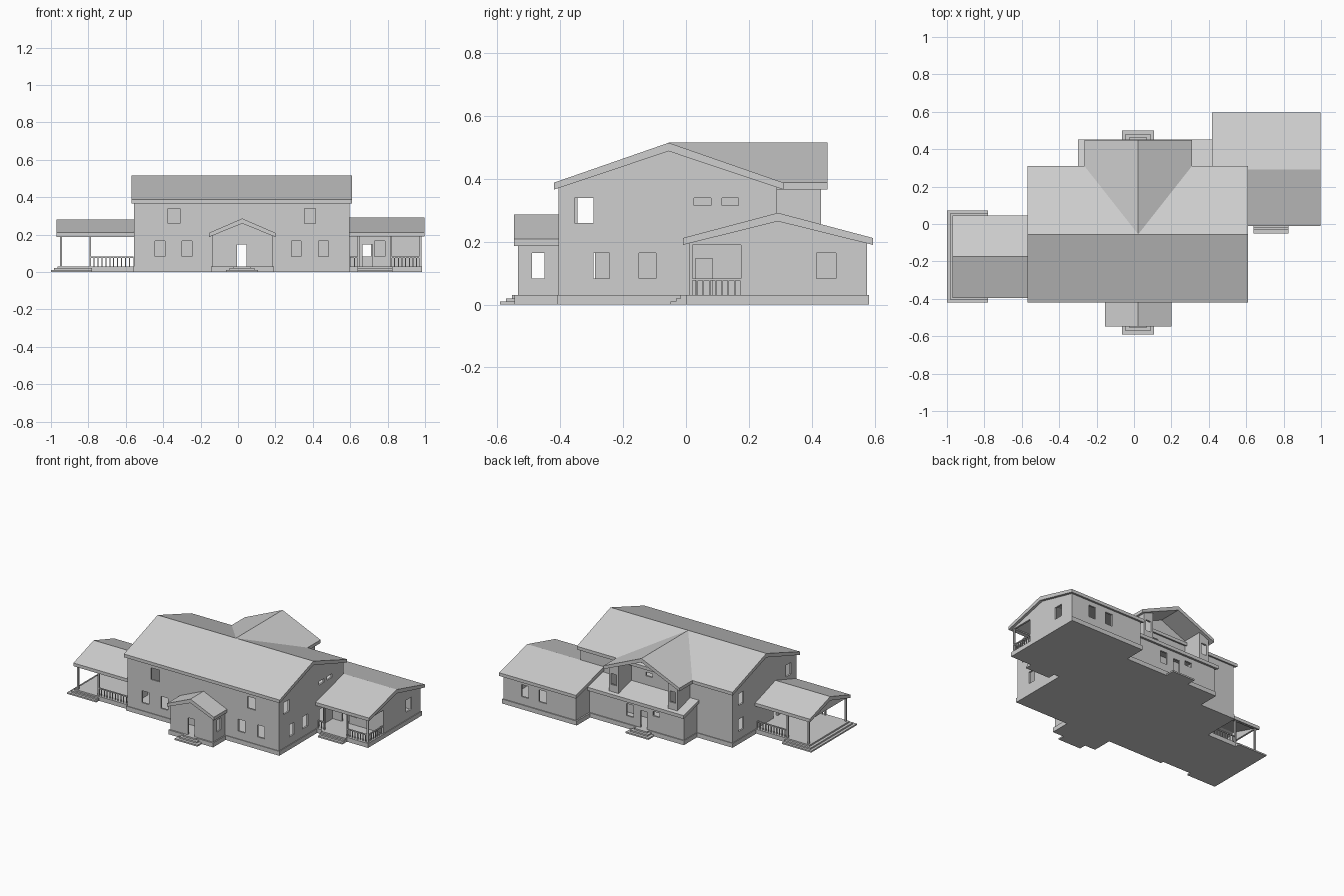
import bpy, bmesh
from mathutils import Vector

if "Cube" in bpy.data.objects:
    bpy.data.objects.remove(bpy.data.objects["Cube"])

mat = bpy.data.materials.new("light_grey")
mat.diffuse_color = (0.62, 0.62, 0.62, 1)
mat.use_nodes = True
mat.node_tree.nodes["Principled BSDF"].inputs["Base Color"].default_value = mat.diffuse_color
T = 0.012  # wall thickness


def finish(name, bm):
    bmesh.ops.recalc_face_normals(bm, faces=bm.faces[:])
    me = bpy.data.meshes.new(name)
    bm.to_mesh(me)
    bm.free()
    me.materials.append(mat)
    ob = bpy.data.objects.new(name, me)
    bpy.context.collection.objects.link(ob)


def boxes(name, items):
    """Each item is (x0, x1, y0, y1, z0, z1)."""
    bm = bmesh.new()
    for x0, x1, y0, y1, z0, z1 in items:
        vs = bmesh.ops.create_cube(bm, size=1)["verts"]
        for v in vs:
            v.co = Vector(((x0 + x1) / 2 + v.co.x * (x1 - x0),
                           (y0 + y1) / 2 + v.co.y * (y1 - y0),
                           (z0 + z1) / 2 + v.co.z * (z1 - z0)))
    finish(name, bm)


def place(axis, c, u, z):
    return Vector((u, c, z)) if axis == "x" else Vector((c, u, z))


def wall(name, axis, c, inward, u0, u1, z0, z1, holes=(), peak=None):
    """Wall running along axis at offset c, with openings and an optional gable."""
    us = sorted({u0, u1, *[h[0] for h in holes], *[h[1] for h in holes]})
    zs = sorted({z0, z1, *[h[2] for h in holes], *[h[3] for h in holes]})
    bm = bmesh.new()
    grid = {(u, z): bm.verts.new(place(axis, c, u, z)) for u in us for z in zs}
    for a, b in zip(us, us[1:]):
        for d, e in zip(zs, zs[1:]):
            mu, mz = (a + b) / 2, (d + e) / 2
            if not any(h[0] < mu < h[1] and h[2] < mz < h[3] for h in holes):
                bm.faces.new([grid[a, d], grid[b, d], grid[b, e], grid[a, e]])
    if peak:
        top = bm.verts.new(place(axis, c, *peak))
        bm.faces.new([grid[u, z1] for u in us] + [top])
    bmesh.ops.delete(bm, geom=[v for v in bm.verts if not v.link_faces], context="VERTS")
    r = bmesh.ops.extrude_face_region(bm, geom=bm.faces[:], use_keep_orig=True)
    shift = place(axis, inward * T, 0, 0)
    bmesh.ops.translate(bm, vec=shift, verts=[g for g in r["geom"] if isinstance(g, bmesh.types.BMVert)])
    finish(name, bm)


def prism(name, axis, profile, a0, a1):
    """Extrude a (u, z) profile lying across the given axis from a0 to a1."""
    other = "y" if axis == "x" else "x"
    bm = bmesh.new()
    A = [bm.verts.new(place(other, a0, u, z)) for u, z in profile]
    B = [bm.verts.new(place(other, a1, u, z)) for u, z in profile]
    n = len(profile)
    bm.faces.new(A)
    bm.faces.new(B)
    for i in range(n):
        j = (i + 1) % n
        bm.faces.new([A[i], A[j], B[j], B[i]])
    finish(name, bm)


def gable_roof(name, axis, u0, u1, eave, ridge, a0, a1, t=0.022):
    m = (u0 + u1) / 2
    prism(name, axis, [(u0, eave - t), (u0, eave), (m, ridge), (u1, eave),
                       (u1, eave - t), (m, ridge - t - 0.005)], a0, a1)


def railing(name, axis, c, u0, u1):
    def bar(a, b, z0, z1, w):
        return (a, b, c - w, c + w, z0, z1) if axis == "x" else (c - w, c + w, a, b, z0, z1)
    n = max(2, round((u1 - u0) / 0.02))
    items = [bar(u0, u1, 0.076, 0.083, 0.004)]
    for i in range(n + 1):
        u = u0 + (u1 - u0) * i / n
        items.append(bar(u - 0.0025, u + 0.0025, 0.03, 0.078, 0.0025))
    boxes(name, items)


LO, HI = (0.083, 0.165), (0.26, 0.34)   # window heights
DOOR = (-0.005, 0.045, 0.03, 0.147)

# foundations
boxes("foundation", [
    (-0.56, 0.60, -0.41, 0.295, 0, 0.03), (-0.145, 0.193, -0.545, -0.40, 0, 0.03),
    (-0.29, 0.44, 0.28, 0.437, 0, 0.03), (0.42, 0.985, 0.0, 0.582, 0, 0.03),
    (-0.965, -0.55, -0.39, 0.04, 0, 0.03)])

# steps
boxes("front_steps", [(-0.065 + d, 0.107 - d, -0.592 + d, -0.53, 0, z)
                      for d, z in ((0, 0.01), (0.02, 0.02), (0.038, 0.03))])
boxes("back_steps", [(-0.065 + d, 0.107 - d, 0.42, 0.50 - d, 0, z)
                     for d, z in ((0, 0.01), (0.02, 0.02), (0.038, 0.03))])
boxes("left_porch_steps", [(-1.0 + d, -0.78, -0.42 + d, 0.073 - d, 0, z)
                           for d, z in ((0, 0.01), (0.017, 0.02))])
boxes("right_porch_steps", [(0.64, 0.825, -0.05 + d, 0.01, 0, z)
                            for d, z in ((0, 0.01), (0.018, 0.02), (0.032, 0.03))])

# main house walls
wall("main_front_wall", "x", -0.405, 1, -0.555, 0.595, 0.03, 0.375,
     [(a, b, *LO) for a, b in ((-0.445, -0.39), (-0.30, -0.245), (0.285, 0.337), (0.43, 0.485))]
     + [(a, b, *HI) for a, b in ((-0.375, -0.31), (0.355, 0.415))] + [DOOR])
wall("main_back_wall", "x", 0.29, -1, -0.555, 0.595, 0.03, 0.375,
     [DOOR, (0.05, 0.10, 0.315, 0.34)])
wall("main_right_wall", "y", 0.595, -1, -0.405, 0.29, 0.03, 0.375,
     [(-0.295, -0.243, *LO), (-0.15, -0.095, *LO), (-0.355, -0.295, *HI),
      (0.025, 0.08, 0.315, 0.34), (0.115, 0.167, 0.315, 0.34), (0.03, 0.085, 0.03, 0.147)],
     (-0.055, 0.498))
wall("main_left_wall", "y", -0.555, 1, -0.405, 0.29, 0.03, 0.375,
     [(-0.345, -0.29, *LO), (-0.20, -0.155, 0.03, 0.147), (0.17, 0.225, *LO),
      (-0.345, -0.29, *HI), (0.17, 0.225, *HI)], (-0.055, 0.498))
gable_roof("main_roof", "x", -0.42, 0.31, 0.388, 0.515, -0.57, 0.61)

# front vestibule
wall("vestibule_front_wall", "x", -0.535, 1, -0.137, 0.185, 0.03, 0.205, [DOOR], (0.022, 0.27))
for nm, c, s in (("left", -0.137, 1), ("right", 0.185, -1)):
    wall(f"vestibule_{nm}_wall", "y", c, s, -0.535, -0.405, 0.03, 0.2, [(-0.49, -0.45, *LO)])
gable_roof("vestibule_roof", "y", -0.155, 0.20, 0.209, 0.286, -0.547, -0.40)

# back lower storey with lean-to roof
wall("back_lower_wall", "x", 0.43, -1, -0.285, 0.435, 0.03, 0.205,
     [DOOR, (0.095, 0.15, *LO), (-0.10, -0.05, 0.135, 0.165)])
wall("back_lower_side_wall", "y", -0.285, 1, 0.29, 0.43, 0.03, 0.2, (), (0.29, 0.245))
prism("back_lean_to_roof", "x", [(0.453, 0.188), (0.453, 0.211), (0.28, 0.257), (0.28, 0.234)],
      -0.30, 0.435)

# back upper gable with recessed middle
for nm, a, b, inner, s in (("left", -0.235, -0.165, -0.165, 1), ("right", 0.21, 0.281, 0.21, -1)):
    outer = a if s > 0 else b
    mid = (a + b) / 2
    wall(f"gable_{nm}_pillar", "x", 0.43, -1, a, b, 0.2, 0.385,
         [(mid - 0.02, mid + 0.02, 0.265, 0.34)], (inner, 0.422))
    wall(f"gable_{nm}_outer_wall", "y", outer, s, 0.285, 0.43, 0.2, 0.385)
    wall(f"gable_{nm}_inner_wall", "y", inner, -s, 0.285, 0.43, 0.2, 0.418)
wall("gable_recess_wall", "x", 0.29, -1, -0.235, 0.281, 0.37, 0.385, (), (0.022, 0.498))
gable_roof("back_gable_roof", "y", -0.265, 0.31, 0.388, 0.515, -0.055, 0.45)

# right wing
wall("wing_end_wall", "y", 0.98, -1, 0.01, 0.575, 0.03, 0.2,
     [(0.02, 0.175, 0.03, 0.19), (0.415, 0.477, *LO)], (0.292, 0.277))
wall("wing_back_wall", "x", 0.575, -1, 0.43, 0.98, 0.03, 0.205,
     [(0.655, 0.712, *LO), (0.79, 0.845, *LO)])
wall("wing_porch_wall", "x", 0.175, 1, 0.595, 0.98, 0.03, 0.24,
     [(0.665, 0.718, 0.03, 0.147), (0.73, 0.785, *LO)])
wall("wing_inner_end_wall", "y", 0.43, 1, 0.29, 0.575, 0.03, 0.2, (), (0.29, 0.277))
gable_roof("wing_roof", "x", -0.01, 0.595, 0.212, 0.292, 0.417, 0.998)
boxes("wing_porch_frame", [(0.595, 0.98, 0.01, 0.02, 0.19, 0.205)]
      + [(x - 0.005, x + 0.005, 0.01, 0.02, 0.03, 0.195) for x in (0.645, 0.818)]
      + [(0.968, 0.98, 0.01, 0.02, 0.03, 0.195)])
railing("wing_rail_a", "x", 0.015, 0.60, 0.645)
railing("wing_rail_b", "x", 0.015, 0.818, 0.975)
railing("wing_rail_side", "y", 0.974, 0.015, 0.175)

# left porch
wall("porch_end_gable", "y", -0.953, 1, -0.382, 0.032, 0.03, 0.2,
     [(-0.372, 0.022, 0.03, 0.19)], (-0.175, 0.265))
gable_roof("porch_roof", "x", -0.395, 0.045, 0.21, 0.281, -0.97, -0.55)
for nm, y in (("front", -0.377), ("back", 0.027)):
    boxes(f"porch_{nm}_frame", [(-0.953, -0.555, y - 0.005, y + 0.005, 0.19, 0.202),
                                (-0.795, -0.785, y - 0.005, y + 0.005, 0.03, 0.195)])
    railing(f"porch_{nm}_rail", "x", y, -0.79, -0.56)
